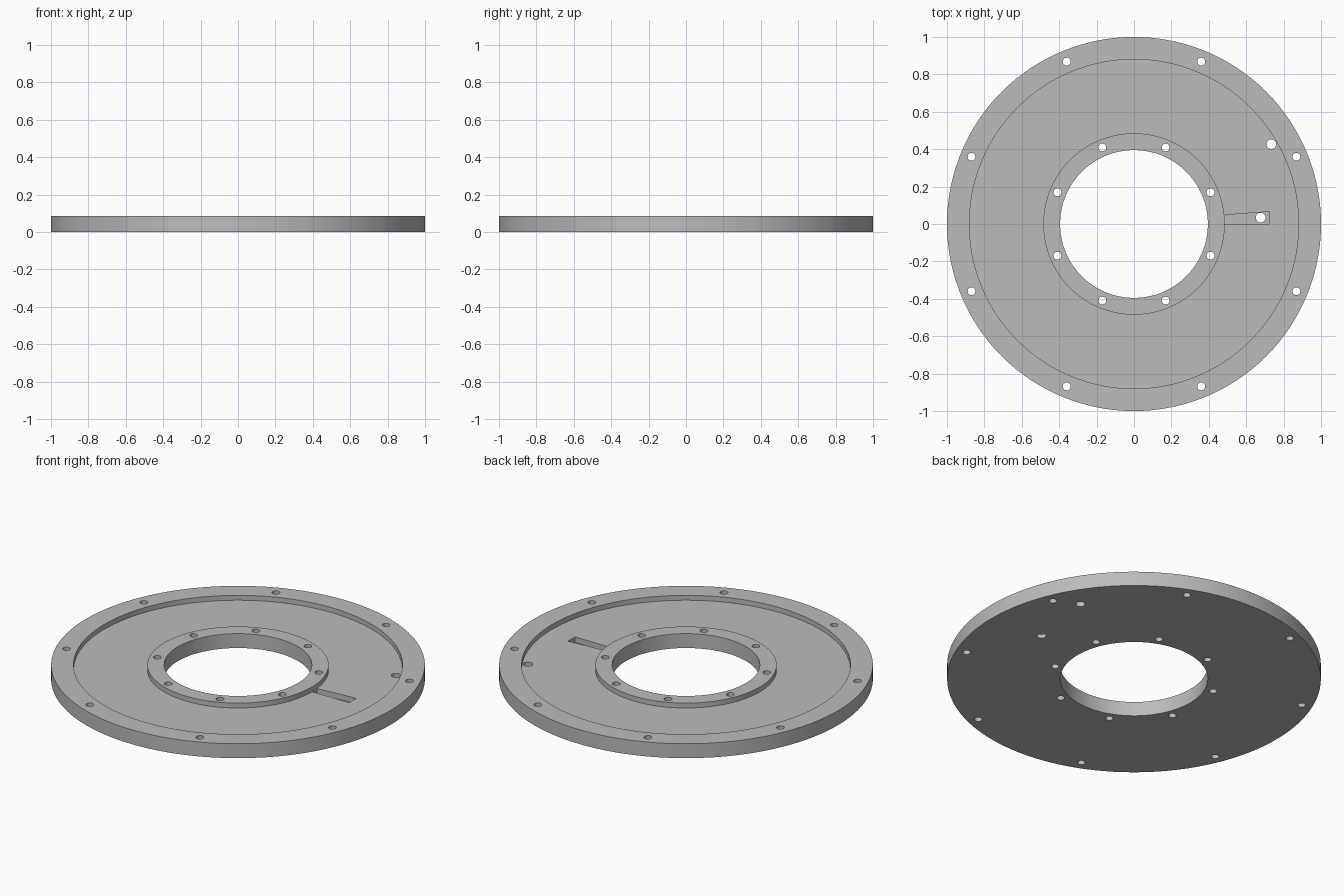
import bpy
import bmesh
import math

if "Cube" in bpy.data.objects:
    bpy.data.objects.remove(bpy.data.objects["Cube"], do_unlink=True)

HEIGHT = 0.085
FLOOR = 0.056          # level of the annular recess
SLOT_FLOOR = 0.024     # level of the tapered slot
SEGMENTS = 128

grey = bpy.data.materials.new("plain grey")
grey.use_nodes = True
colour = (0.5, 0.5, 0.5, 1)
grey.diffuse_color = colour
grey.node_tree.nodes["Principled BSDF"].inputs["Base Color"].default_value = colour


def make_object(name, bm):
    bmesh.ops.recalc_face_normals(bm, faces=bm.faces)
    mesh = bpy.data.meshes.new(name)
    bm.to_mesh(mesh)
    bm.free()
    mesh.materials.append(grey)
    obj = bpy.data.objects.new(name, mesh)
    bpy.context.collection.objects.link(obj)
    return obj


def lathe(name, profile):
    """Revolve a closed (radius, height) profile about z."""
    bm = bmesh.new()
    rings = []
    for i in range(SEGMENTS):
        a = math.tau * i / SEGMENTS
        rings.append([bm.verts.new((r * math.cos(a), r * math.sin(a), z)) for r, z in profile])
    for i, ring in enumerate(rings):
        nxt = rings[(i + 1) % SEGMENTS]
        for j in range(len(profile)):
            k = (j + 1) % len(profile)
            bm.faces.new((ring[j], nxt[j], nxt[k], ring[k]))
    return make_object(name, bm)


def add_prism(bm, outline, bottom, top):
    """Extrude a flat outline between two heights."""
    low = [bm.verts.new((x, y, bottom)) for x, y in outline]
    high = [bm.verts.new((x, y, top)) for x, y in outline]
    bm.faces.new(low)
    bm.faces.new(high)
    for i in range(len(outline)):
        k = (i + 1) % len(outline)
        bm.faces.new((low[i], low[k], high[k], high[i]))


def add_drill(bm, x, y, radius, sides=32):
    ring = [(x + radius * math.cos(math.tau * i / sides),
             y + radius * math.sin(math.tau * i / sides)) for i in range(sides)]
    add_prism(bm, ring, -0.05, HEIGHT + 0.05)


# Flanged ring with a raised rim, a raised hub and a recess between them
flange = lathe("flange_ring", [
    (0.395, 0), (1, 0), (1, HEIGHT), (0.88, HEIGHT),
    (0.88, FLOOR), (0.485, FLOOR), (0.485, HEIGHT), (0.395, HEIGHT)])

# Tapered slot in the recess floor, running out from the hub
bm = bmesh.new()
add_prism(bm, [(0.483, 0), (0.725, 0), (0.725, 0.066), (0.483, 0.048)],
          SLOT_FLOOR, FLOOR + 0.002)
slot_cutter = make_object("slot_cutter", bm)

# Bolt circles on rim and hub, plus two larger ports
bm = bmesh.new()
for circle, radius in ((0.94, 0.021), (0.443, 0.021)):
    for i in range(8):
        a = math.tau * (i + 0.5) / 8
        add_drill(bm, circle * math.cos(a), circle * math.sin(a), radius)
add_drill(bm, 0.677, 0.034, 0.026)
add_drill(bm, 0.734, 0.427, 0.026)
hole_cutter = make_object("hole_cutter", bm)

# Cut, bake the result and discard the cutters
bpy.context.view_layer.objects.active = flange
for cutter in (slot_cutter, hole_cutter):
    cutter.hide_render = True
    mod = flange.modifiers.new(cutter.name, "BOOLEAN")
    mod.operation = "DIFFERENCE"
    mod.solver = "EXACT"
    mod.object = cutter
    bpy.ops.object.modifier_apply(modifier=mod.name)
    bpy.data.objects.remove(cutter, do_unlink=True)

# Smooth round walls, crisp edges
bpy.ops.object.select_all(action="DESELECT")
flange.select_set(True)
bpy.ops.object.shade_smooth_by_angle(angle=math.radians(30))
